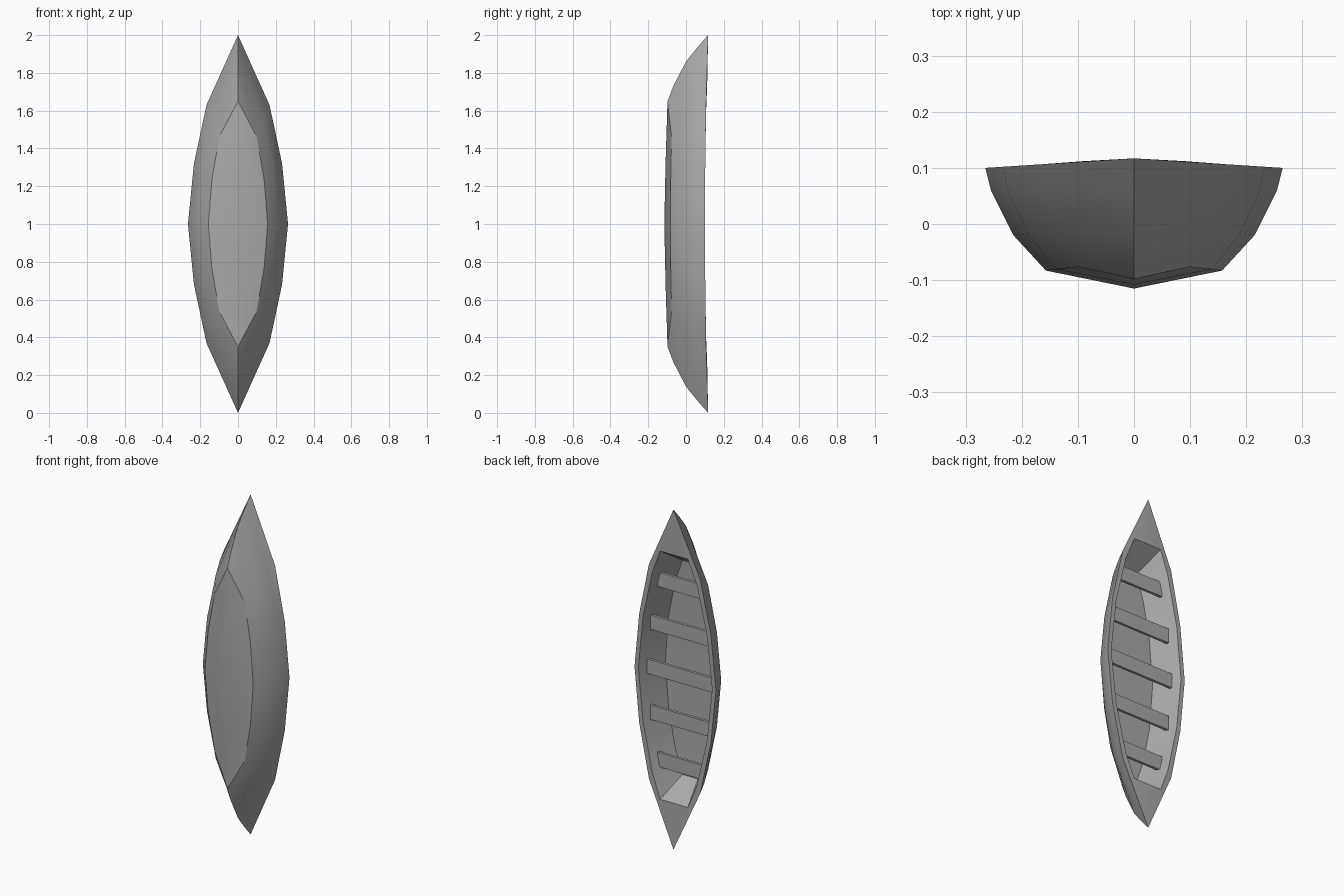
import bpy, bmesh
from math import radians

if "Cube" in bpy.data.objects:
    bpy.data.objects.remove(bpy.data.objects["Cube"])

T = (0, .32, .63, 1)          # station positions along the half length
F = (1, .88, .63, 0)          # relative half width at each station

# Hull rows: half width, y amidships, y at the stem, half length
ROWS = [(.157, -.083, -.065, .735),   # chine
        (.215, -.02, 0, .86),
        (.255, .06, .06, .935),
        (.265, .10, .117, 1.0)]       # gunwale

grey = bpy.data.materials.new("grey_paint")
grey.diffuse_color = (.4, .4, .4, 1)
grey.use_nodes = True
grey.node_tree.nodes["Principled BSDF"].inputs["Base Color"].default_value = grey.diffuse_color


def row(w, y0, y1, length):
    return [(w * f, y0 + (y1 - y0) * (1 - f), length * t) for t, f in zip(T, F)]


bm = bmesh.new()


def verts(pts):
    return [bm.verts.new(p) for p in pts]


def bridge(a, b):
    for i in range(len(a) - 1):
        quad = []
        for v in (a[i], a[i + 1], b[i + 1], b[i]):
            if v not in quad:
                quad.append(v)
        bm.faces.new(quad)


# One quarter of the hull: outer skin
rows = [verts(row(*r)) for r in ROWS]
keel = verts([(0, -.115, 0), (0, -.108, .33), (0, -.098, .65)]) + [rows[0][-1]]
for a, b in zip([keel] + rows, rows):
    bridge(a, b)

# Rim, end deck, inner wall, floor and sloped end wall
gunwale = rows[-1]
rim = verts([(.24, .10, 0), (.208, .102, .31), (.145, .106, .59), (.09, .112, .73)])
floor = verts([(.170, -.05, 0), (.148, -.05, .27), (.104, -.048, .49), (.05, -.038, .63)])
centre = verts([(0, -.05, 0), (0, -.05, .27), (0, -.048, .49), (0, -.038, .63)])
deck_mid = bm.verts.new((0, .112, .73))
bridge(gunwale, rim)
bm.faces.new((gunwale[-1], deck_mid, rim[-1]))
bridge(rim, floor)
bridge(floor, centre)
bm.faces.new((rim[-1], deck_mid, centre[-1], floor[-1]))

# Mirror to both sides and both ends
for axis in 'XZ':
    bmesh.ops.mirror(bm, geom=bm.verts[:] + bm.edges[:] + bm.faces[:],
                     axis=axis, merge_dist=1e-4)
bmesh.ops.remove_doubles(bm, verts=bm.verts, dist=1e-4)
bmesh.ops.recalc_face_normals(bm, faces=bm.faces)
mesh = bpy.data.meshes.new("hull")
bm.to_mesh(mesh)
bm.free()
mesh.materials.append(grey)
hull = bpy.data.objects.new("hull", mesh)
hull.location.z = 1
bpy.context.collection.objects.link(hull)
bpy.context.view_layer.objects.active = hull
hull.select_set(True)
bpy.ops.object.shade_smooth_by_angle(angle=radians(30))

# Bench seats across the hull
for i, half in zip(range(-2, 3), (.145, .19, .212, .19, .145)):
    bpy.ops.mesh.primitive_cube_add(size=1, location=(0, .05, 1 + i * .265))
    seat = bpy.context.object
    seat.name = f"seat_{i + 3}"
    seat.scale = (2 * half, .016, .085)
    seat.data.materials.append(grey)
